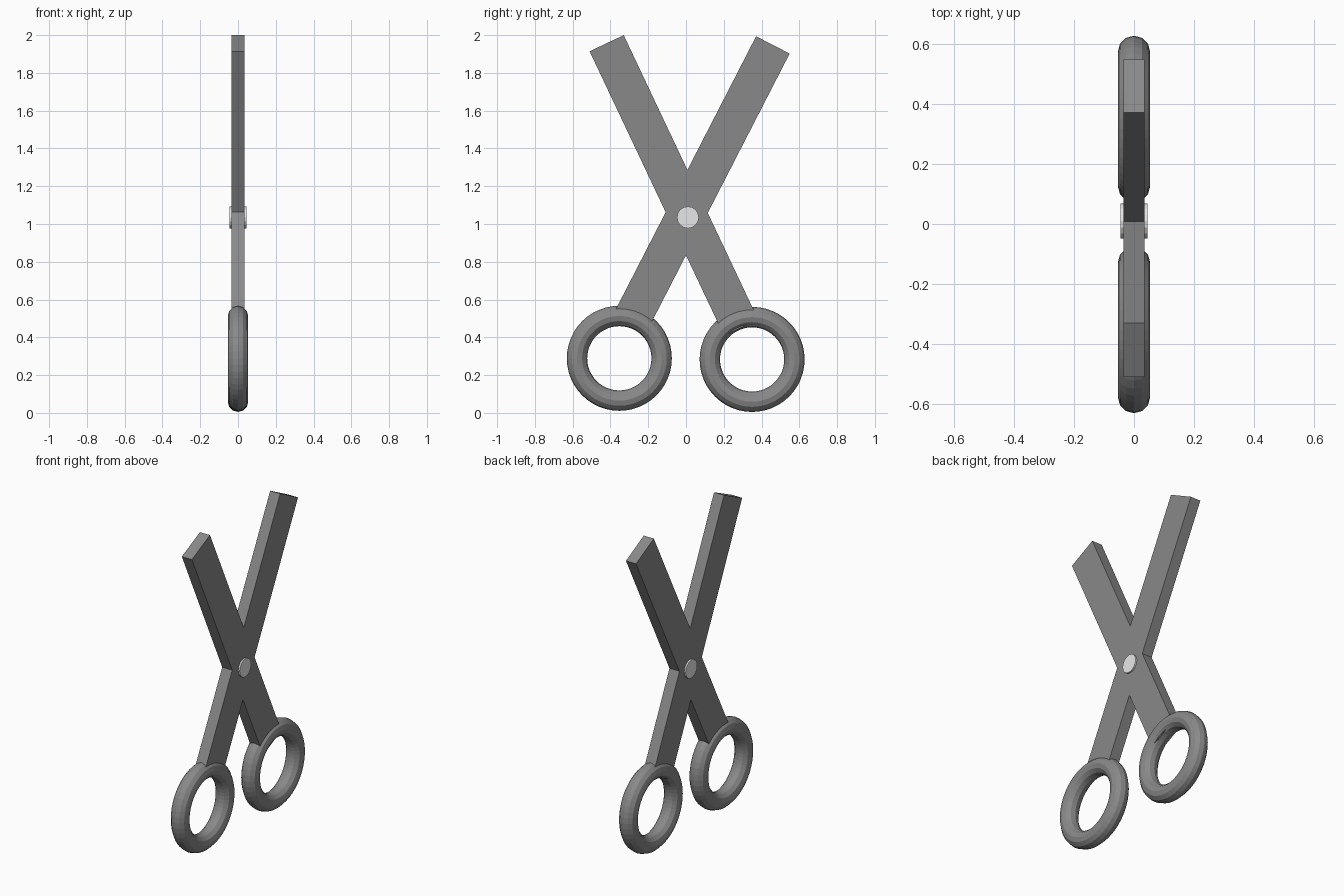
import bpy
import math
from mathutils import Vector

if "Cube" in bpy.data.objects:
    bpy.data.objects.remove(bpy.data.objects["Cube"])


def material(name, value):
    m = bpy.data.materials.new(name)
    m.diffuse_color = (value, value, value, 1)
    m.use_nodes = True
    m.node_tree.nodes["Principled BSDF"].inputs["Base Color"].default_value = m.diffuse_color
    return m


steel = material("dark grey", 0.25)
silver = material("light silver", 0.8)


def finish(name, mat):
    ob = bpy.context.object
    ob.name = name
    ob.data.materials.append(mat)
    return ob


def blade(name, y, z, tilt, length):
    """Flat bar running down from its top centre; tilt leans it in the YZ plane."""
    a = math.radians(tilt)
    down = Vector((0, math.sin(a), -math.cos(a)))
    bpy.ops.mesh.primitive_cube_add(
        size=1, location=Vector((0, y, z)) + down * length / 2, rotation=(a, 0, 0))
    ob = finish(name, steel)
    ob.scale = (0.07, 0.2, length)


def handle(name, y, z):
    """Finger ring standing in the YZ plane."""
    bpy.ops.mesh.primitive_torus_add(
        major_radius=0.224, minor_radius=0.054, major_segments=48, minor_segments=12,
        location=(0, y, z), rotation=(0, math.pi / 2, 0))
    finish(name, steel)


# Crossed blades
blade("blade_left", -0.42, 1.957, 25.3, 1.666)
blade("blade_right", 0.46, 1.948, -27.2, 1.66)

# Finger rings
handle("handle_left", -0.353, 0.289)
handle("handle_right", 0.35, 0.283)

# Pivot rivet
bpy.ops.mesh.primitive_cylinder_add(
    vertices=16, radius=0.058, depth=0.09, location=(0, 0.01, 1.035),
    rotation=(0, math.pi / 2, 0))
finish("pivot_rivet", silver)
